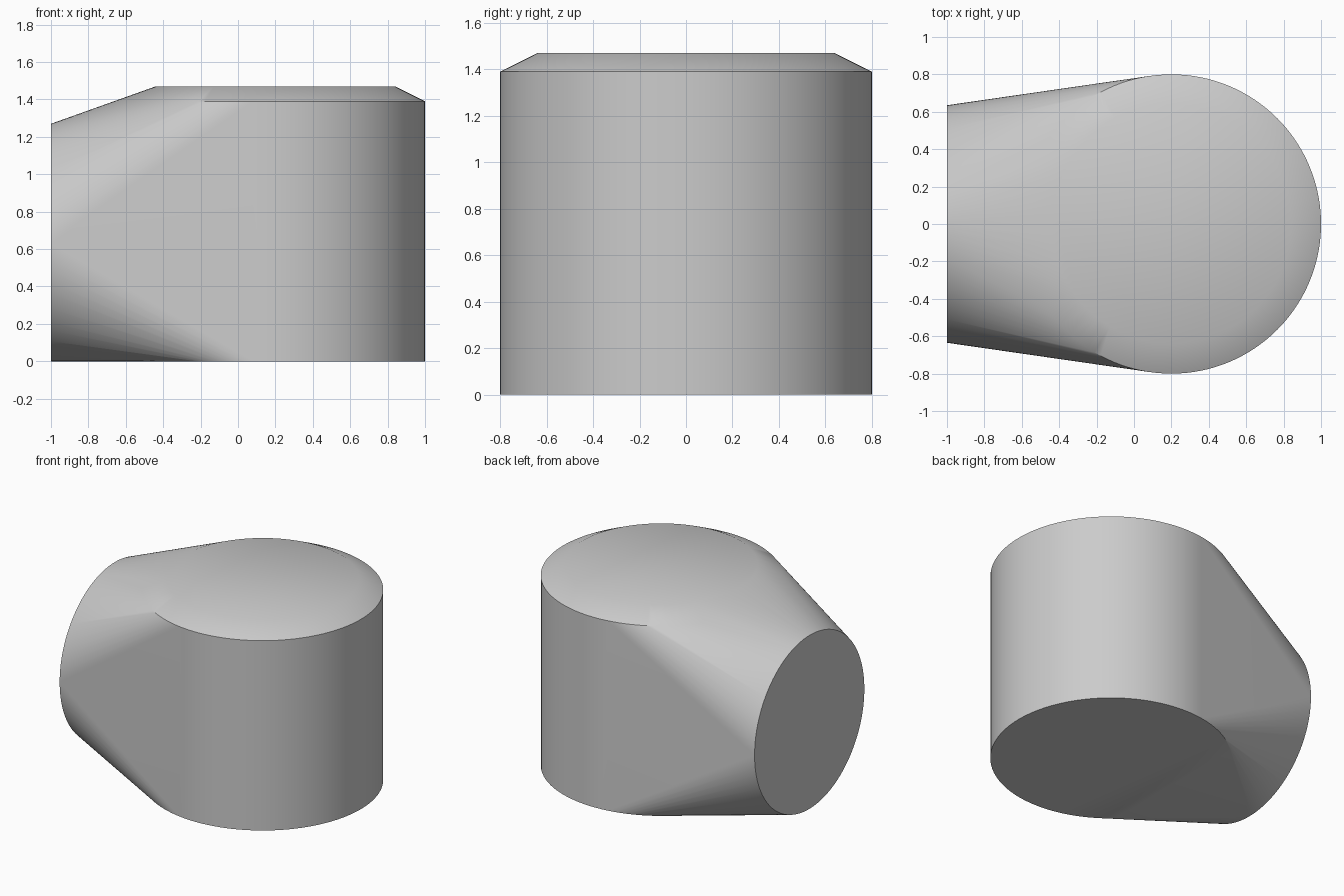
import bpy
import bmesh
from math import cos, sin, tau, radians
from mathutils import Vector

cube = bpy.data.objects.get("Cube")
if cube:
    bpy.data.objects.remove(cube, do_unlink=True)

SEGMENTS = 128


def add_ring(bm, centre, radius, u, v):
    """Circle of vertices in the plane spanned by u and v."""
    for i in range(SEGMENTS):
        a = tau * i / SEGMENTS
        bm.verts.new(Vector(centre) + radius * (cos(a) * Vector(u) + sin(a) * Vector(v)))


X, Y, Z = (1, 0, 0), (0, 1, 0), (0, 0, 1)
bm = bmesh.new()

# Upright drum with a chamfered top
add_ring(bm, (0.2, 0, 0), 0.8, X, Y)
add_ring(bm, (0.2, 0, 1.39), 0.8, X, Y)
add_ring(bm, (0.2, 0, 1.47), 0.64, X, Y)
# Round side face that the drum blends into
add_ring(bm, (-1, 0, 0.635), 0.635, Y, Z)

# Skin stretched over all the rings
hull = bmesh.ops.convex_hull(bm, input=bm.verts[:])
loose = [v for v in bm.verts if not v.link_faces]
bmesh.ops.delete(bm, geom=loose, context='VERTS')
bmesh.ops.dissolve_limit(bm, angle_limit=radians(0.1), verts=bm.verts[:], edges=bm.edges[:])
bmesh.ops.recalc_face_normals(bm, faces=bm.faces[:])

mesh = bpy.data.meshes.new("blended_drum")
bm.to_mesh(mesh)
bm.free()
body = bpy.data.objects.new("blended_drum", mesh)
bpy.context.collection.objects.link(body)

# Plain grey
grey = bpy.data.materials.new("light_grey")
grey.use_nodes = True
colour = (0.6, 0.6, 0.6, 1)
grey.diffuse_color = colour
grey.node_tree.nodes["Principled BSDF"].inputs["Base Color"].default_value = colour
mesh.materials.append(grey)

bpy.ops.object.select_all(action='DESELECT')
body.select_set(True)
bpy.context.view_layer.objects.active = body
bpy.ops.object.shade_smooth_by_angle(angle=radians(30))
